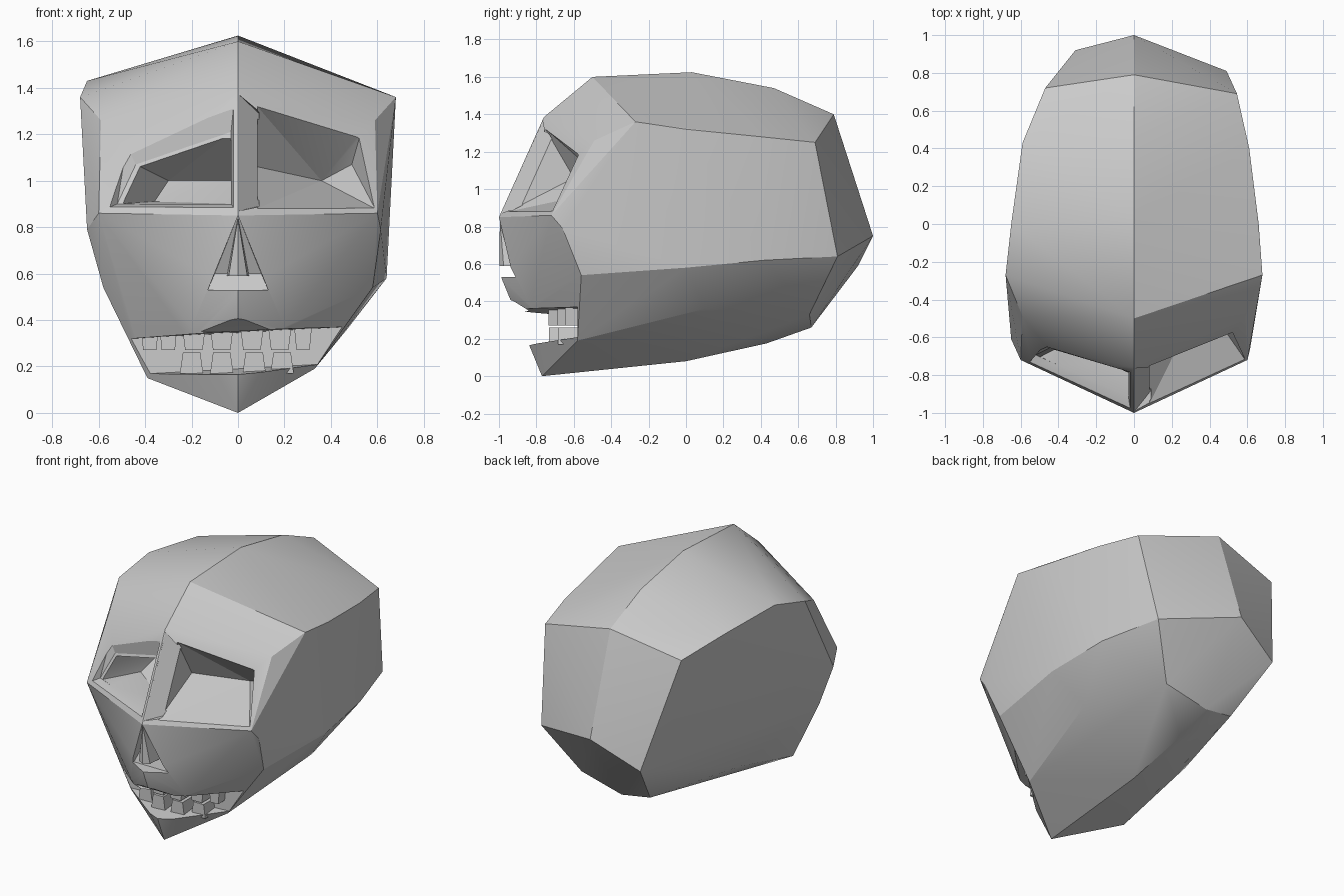
import bpy, bmesh, math

if "Cube" in bpy.data.objects:
    bpy.data.objects.remove(bpy.data.objects["Cube"])


def hull(name, points):
    """Faceted convex solid around a few landmark points."""
    me = bpy.data.meshes.new(name)
    bm = bmesh.new()
    for p in points:
        bm.verts.new(p)
    r = bmesh.ops.convex_hull(bm, input=bm.verts)
    junk = set(r["geom_interior"]) | set(r["geom_unused"])
    bmesh.ops.delete(bm, geom=[g for g in junk if isinstance(g, bmesh.types.BMVert)], context="VERTS")
    bmesh.ops.dissolve_limit(bm, angle_limit=math.radians(1), verts=bm.verts, edges=bm.edges)
    bmesh.ops.recalc_face_normals(bm, faces=bm.faces)
    bm.to_mesh(me)
    bm.free()
    ob = bpy.data.objects.new(name, me)
    bpy.context.collection.objects.link(ob)
    return ob


def cut(target, cutter):
    cutter.hide_render = True
    m = target.modifiers.new("cut", "BOOLEAN")
    m.operation, m.solver, m.object = "DIFFERENCE", "EXACT", cutter
    bpy.context.view_layer.objects.active = target
    bpy.ops.object.modifier_apply(modifier=m.name)
    bpy.data.objects.remove(cutter)


def face_y(x, z):
    """Depth of the sloping brow plane."""
    return -1 + 0.45 * abs(x) + (z - 0.85) * 0.45


def socket(name, opening, inner):
    pts = [(x, face_y(x, z) - d, z) for x, z in opening for d in (0, 0.3)]
    return hull(name, pts + inner)


# Skull landmarks: midline profile, then each side of the uneven head
midline = [(-1, .85), (-.76, 1.385), (-.5, 1.6), (.03, 1.625), (.47, 1.54), (.79, 1.4),
           (1, .75), (.67, .26), (.43, .175), (0, .08), (-.77, 0), (-.84, .165),
           (-.92, .4), (-.985, .52)]
face_side = [(.59, -.49, 1.26), (.6, -.72, .86), (.58, -.56, .54), (.2, -.83, .37),
             (.68, -.27, 1.36)]
right_side = [(.66, 0, 1.32), (.61, .4, 1.28), (.545, .69, 1.25), (.49, .81, .64),
              (.6, .42, .62), (.64, 0, .58), (.47, .1, .36), (.3, .66, .33),
              (.33, -.58, .19), (.42, -.58, .36), (.615, -.66, .79)]
left_side = [(-.65, 0, 1.43), (-.59, .43, 1.39), (-.47, .72, 1.29), (-.31, .92, .59),
             (-.2, .66, .29), (-.4, 0, .3), (-.39, -.56, .15), (-.46, -.58, .32),
             (-.65, -.61, .79)]
skull = hull("skull", [(0, y, z) for y, z in midline] + face_side
             + [(-x, y, z) for x, y, z in face_side] + right_side + left_side)

# Right eye: wedge-shaped pit with a steep wall beside the nose bridge, then its bevel
cut(skull, socket("right_eye_cutter", [(.083, 1.32), (.53, 1.21), (.59, .88), (.083, .88)],
                  [(.083, -.6, 1.06), (.36, -.39, 1.0), (.49, -.48, 1.07)]))
cut(skull, hull("bridge_cutter", [(x, face_y(x, z) + d, z) for x, d, z in
                                  [(.005, 0, 1.37), (.005, 0, .87), (.005, -.2, 1.37),
                                   (.005, -.2, .87), (.09, -.2, 1.33), (.09, -.2, .88),
                                   (.09, .06, 1.29), (.09, .06, .89)]]))

# Left eye: the same pit framed by a bevelled rim
rim_outer = [(-.02, 1.31), (-.48, 1.15), (-.555, .885), (-.02, .885)]
rim_inner = [(-.03, 1.21), (-.44, 1.07), (-.52, .9), (-.03, .9)]
cut(skull, socket("left_rim_cutter", rim_outer,
                  [(x, face_y(x, z) + .05, z) for x, z in rim_inner]))
cut(skull, socket("left_eye_cutter", rim_inner,
                  [(-.03, -.55, 1.0), (-.3, -.42, 1.0), (-.36, -.5, .91), (-.03, -.75, .9)]))

# Nose opening with a narrow septum inside
cut(skull, hull("nose_cutter", [(0, -.99, .85), (0, -1.2, .85)]
                + [(s * x, y, z) for s in (-1, 1) for x, y, z in
                   [(.125, -1.2, .53), (.13, -.9, .53), (.1, -.88, .6)]]))
hull("septum", [(0, -.995, .84), (0, -.998, .59), (0, -.86, .8)]
     + [(s * x, y, .59) for s in (-1, 1) for x, y in [(.04, -.975), (.05, -.84)]])

# Open mouth, cut straight through; its floor and roof lean with the jaw
cut(skull, hull("mouth_cutter", [(x, y, z + .055 * x) for x in (-.9, .9) for y, z in
                                 [(-.58, .19), (-.58, .345), (-1.2, .36), (-1.2, .16), (-.84, .165)]]))
cut(skull, hull("lip_cutter", [(x, y, z) for x in (-.9, .9) for y, z in
                               [(-.84, .35), (-.92, .4), (-1.2, .5), (-1.2, .3)]]))


# Teeth set along a shallow arc, tapering away from the gum
def tooth(name, x, gum, tip, w=.05):
    y = -.74 + .4 * abs(x)
    hull(name, [(x + s * w * k, y + d, z) for s in (-1, 1) for k, z in ((1, gum), (.75, tip))
                for d in (-.02, .09)])


for i, x in enumerate((-.38, -.3, -.19, -.07, .06, .18, .28)):
    tooth(f"upper_tooth_{i}", x, .37, .27, .05 if abs(x) < .2 else .038)
for i, x in enumerate((-.2, -.07, .07, .19)):
    tooth(f"lower_tooth_{i}", x, .17, .26)

# Soft shading across the shallow facets only
bpy.ops.object.select_all(action="DESELECT")
skull.select_set(True)
bpy.context.view_layer.objects.active = skull
bpy.ops.object.shade_smooth_by_angle(angle=math.radians(22))
